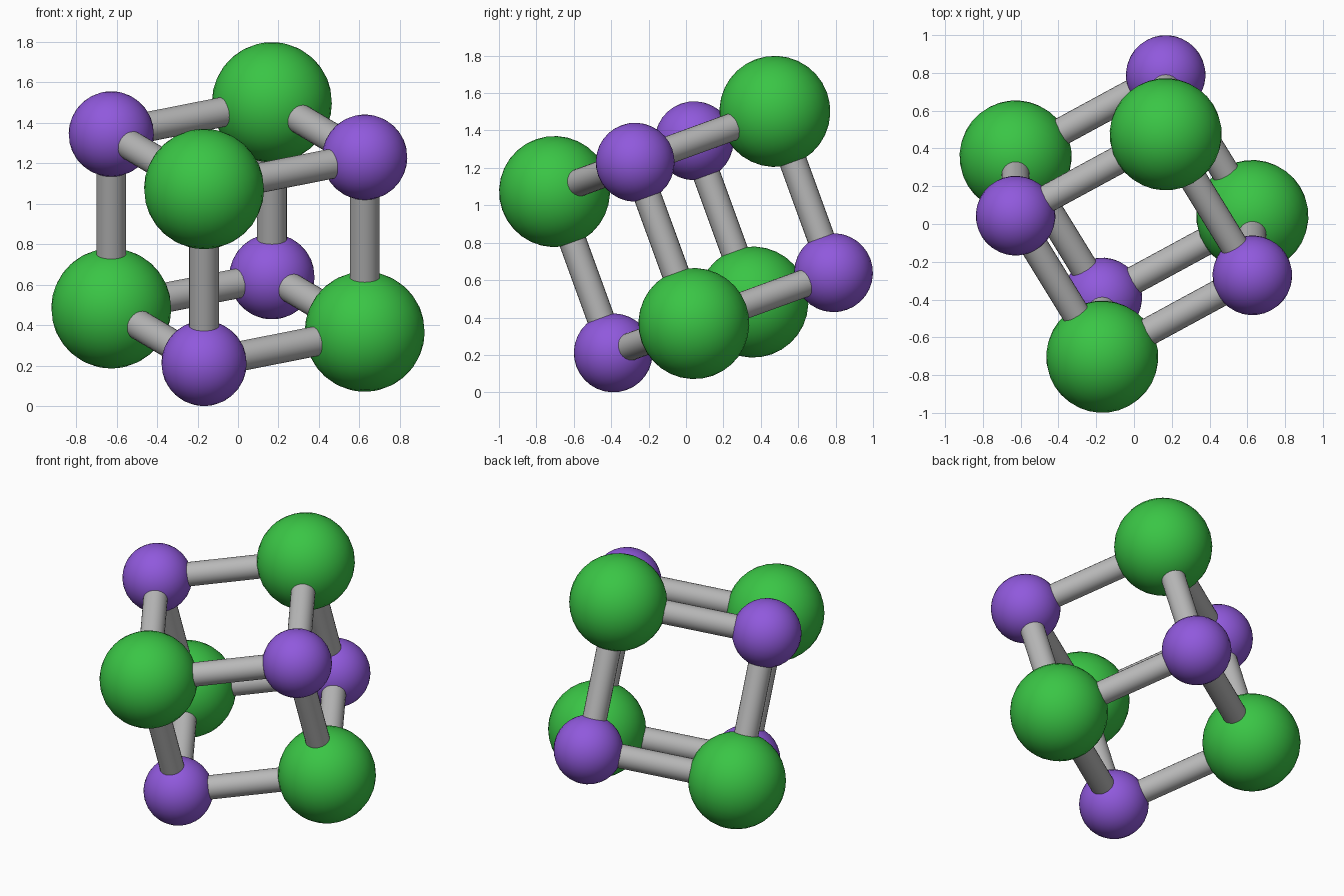
import bpy, math
from mathutils import Matrix, Vector
from itertools import product

if "Cube" in bpy.data.objects:
    bpy.data.objects.remove(bpy.data.objects["Cube"])

EDGE, R_BIG, R_SMALL, R_ROD = 0.9176, 0.297, 0.211, 0.074
CORNER = Vector((-0.168, -0.389, 0.211))           # lowest corner of the cell
ROT = Matrix.Rotation(math.radians(20), 3, 'X') @ Matrix.Rotation(math.radians(30), 3, 'Z')


def material(name, rgb):
    m = bpy.data.materials.new(name)
    m.diffuse_color = (*rgb, 1)
    m.use_nodes = True
    m.node_tree.nodes["Principled BSDF"].inputs["Base Color"].default_value = m.diffuse_color
    return m


green = material("green", (0.042, 0.56, 0.06))
purple = material("purple", (0.28, 0.10, 0.72))
grey = material("light grey", (0.48, 0.48, 0.48))


def finish(name, mat):
    ob = bpy.context.object
    ob.name = name
    ob.data.materials.append(mat)
    bpy.ops.object.shade_smooth_by_angle(angle=math.radians(40))


def place(ijk):
    return CORNER + ROT @ (Vector(ijk) * EDGE)


# Alternating large and small balls on the corners of a tilted cube
for ijk in product((0, 1), repeat=3):
    big = sum(ijk) % 2 == 1
    bpy.ops.mesh.primitive_uv_sphere_add(segments=32, ring_count=16,
                                         radius=R_BIG if big else R_SMALL,
                                         location=place(ijk), rotation=ROT.to_euler())
    finish("large_ball" if big else "small_ball", green if big else purple)

    # Rods along the cube edges leaving this corner
    for axis in range(3):
        if ijk[axis] == 0:
            end = list(ijk)
            end[axis] = 1
            a, b = place(ijk), place(end)
            bpy.ops.mesh.primitive_cylinder_add(
                vertices=24, radius=R_ROD, depth=EDGE, location=(a + b) / 2,
                rotation=(b - a).to_track_quat('Z', 'Y').to_euler())
            finish("rod", grey)
